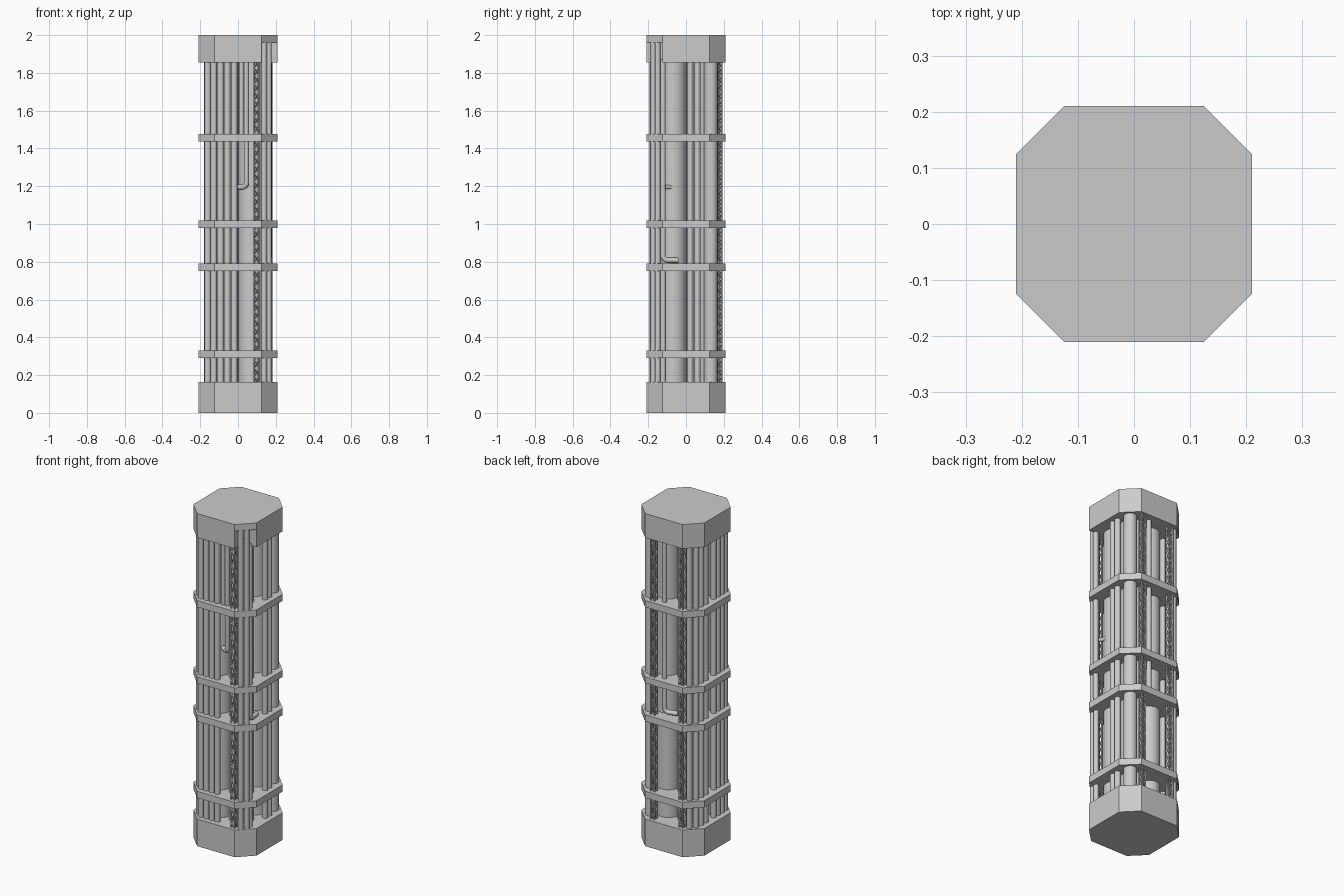
import bpy, bmesh, math
from mathutils import Vector

if "Cube" in bpy.data.objects:
    bpy.data.objects.remove(bpy.data.objects["Cube"])

Z0, Z1 = 0.15, 1.87
OCT = [(-.125, -.21), (.125, -.21), (.21, -.125), (.21, .125),
       (.125, .21), (-.125, .21), (-.21, .125), (-.21, -.125)]
NOTCHED = [(-.125, -.21), (.125, -.21), (.125, -.125), (.21, -.125),
           (.21, .125), (.125, .21), (-.125, .21), (-.21, .125), (-.21, -.125)]


def finish(bm, name):
    bmesh.ops.recalc_face_normals(bm, faces=bm.faces[:])
    me = bpy.data.meshes.new(name)
    bm.to_mesh(me)
    bm.free()
    ob = bpy.data.objects.new(name, me)
    bpy.context.collection.objects.link(ob)
    return ob


def prism(name, outline, z0, z1):
    bm = bmesh.new()
    f = bm.faces.new([bm.verts.new((x, y, z0)) for x, y in outline])
    ext = bmesh.ops.extrude_face_region(bm, geom=[f], use_keep_orig=True)
    vs = [g for g in ext['geom'] if isinstance(g, bmesh.types.BMVert)]
    bmesh.ops.translate(bm, verts=vs, vec=(0, 0, z1 - z0))
    return finish(bm, name)


def smooth(ob):
    for o in bpy.context.selected_objects:
        o.select_set(False)
    ob.select_set(True)
    bpy.context.view_layer.objects.active = ob
    bpy.ops.object.shade_smooth_by_angle(angle=math.radians(35))


def rod(bm, a, b, r, n):
    a, b = Vector(a), Vector(b)
    d = b - a
    res = bmesh.ops.create_cone(bm, cap_ends=True, segments=n, radius1=r, radius2=r, depth=d.length)
    m = d.to_track_quat('Z', 'Y').to_matrix().to_4x4()
    m.translation = (a + b) / 2
    bmesh.ops.transform(bm, matrix=m, verts=res['verts'])


def pipe(name, x, y, z0=Z0, z1=Z1, r=.017, n=16):
    bm = bmesh.new()
    rod(bm, (x, y, z0), (x, y, z1), r, n)
    smooth(finish(bm, name))


def bent_pipe(name, x, y, z, z1, dx, dy, r=.014, bend=.025):
    # vertical drop, rounded elbow, short horizontal run
    pts = [Vector((x, y, z1))]
    d = Vector((dx, dy, 0)).normalized()
    for i in range(7):
        t = math.pi / 2 * i / 6
        pts.append(Vector((x, y, z + bend)) + d * bend * (1 - math.cos(t))
                   - Vector((0, 0, bend * math.sin(t))))
    pts.append(Vector((x + dx, y + dy, z)))
    cu = bpy.data.curves.new(name, 'CURVE')
    cu.dimensions = '3D'
    cu.bevel_depth, cu.bevel_resolution, cu.use_fill_caps = r, 3, True
    sp = cu.splines.new('POLY')
    sp.points.add(len(pts) - 1)
    for p, co in zip(sp.points, pts):
        p.co = (*co, 1)
    ob = bpy.data.objects.new(name, cu)
    bpy.context.collection.objects.link(ob)


def truss(name, x, y, h=.012, r=.0045, step=.043):
    bm = bmesh.new()
    corners = [(x - h, y - h), (x + h, y - h), (x + h, y + h), (x - h, y + h)]
    n = int((Z1 - Z0) / step)
    for k, a in enumerate(corners):
        b = corners[(k + 1) % 4]
        rod(bm, (*a, Z0), (*a, Z1), r, 6)
        for i in range(n):
            p, q = (a, b) if i % 2 else (b, a)
            rod(bm, (*p, Z0 + i * step), (*q, Z0 + (i + 1) * step), r * .7, 4)
    finish(bm, name)


# end blocks, the top one notched below its cap at the front right corner
prism("base_block", OCT, 0, .163)
prism("top_block", NOTCHED, 1.855, 1.96)
prism("top_cap", OCT, 1.96, 2.0)

# clamp plates
for i, (a, b) in enumerate([(.29, .33), (.75, .79), (.98, 1.018), (1.437, 1.477)]):
    prism(f"clamp_plate_{i}", OCT, a, b)

# four large core columns
for i, (x, y, r) in enumerate([(.068, .068, .066), (.07, -.066, .068),
                               (-.068, -.068, .066), (-.056, .06, .058)]):
    pipe(f"core_column_{i}", x, y, r=r, n=40)

# lattice trusses
for i, (x, y) in enumerate([(.098, -.176), (.09, .176), (-.1, .176)]):
    truss(f"lattice_truss_{i}", x, y)

# front row
for i, x in enumerate([-.128, -.092, -.056, -.02]):
    pipe(f"front_pipe_{i}", x, -.167)
pipe("front_left_corner_pipe", -.16, -.142)
pipe("front_short_pipe", .018, -.165, z0=1.45, r=.014)

# left and right rows
for i, y in enumerate([-.105, -.067, -.03, .05, .09]):
    pipe(f"left_pipe_{i}", -.163, y)
for i, y in enumerate([.022, .06]):
    pipe(f"right_pipe_{i}", .165, y)
pipe("right_lower_pipe", .163, -.122, z1=.77, r=.015)

# back corner pipes and column
for i, (x, y) in enumerate([(-.16, .132), (-.137, .163)]):
    pipe(f"back_corner_pipe_{i}", x, y)
pipe("back_corner_column", .137, .132, r=.036, n=24)

# corner pipes running up into the notch
pipe("notch_pipe_0", .138, -.172, z1=1.965, r=.015)
pipe("notch_pipe_1", .163, -.15, z1=1.965, r=.015)

# pipes with elbows
bent_pipe("front_bent_pipe", .045, -.163, 1.195, Z1, -.05, .03)
bent_pipe("corner_bent_pipe", .148, -.13, 1.195, 1.965, -.03, .08, r=.011)
bent_pipe("right_bent_pipe", .165, -.122, .808, Z1, -.01, .08)
bent_pipe("back_bent_pipe", .03, .16, .815, Z1, -.075, -.02)
